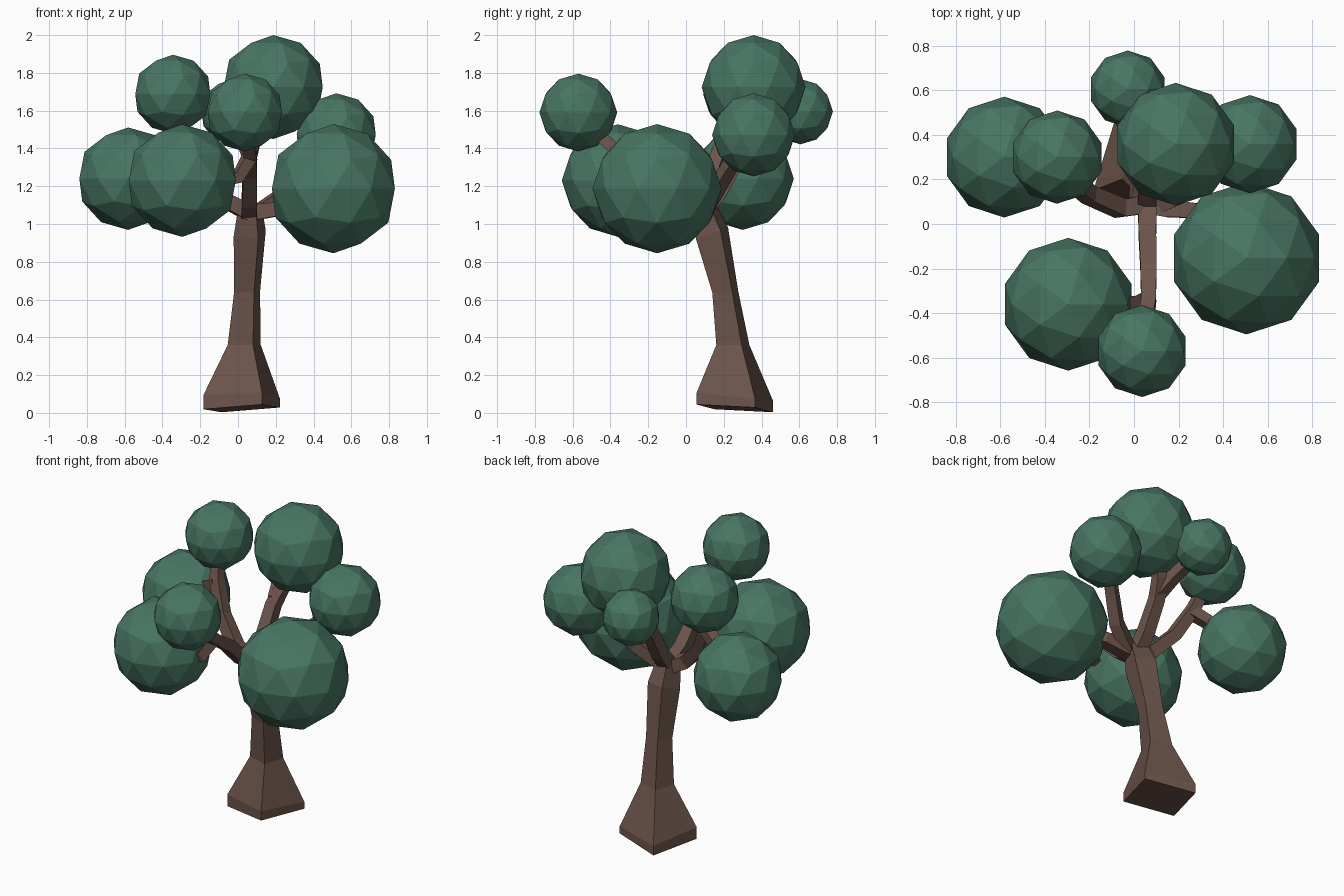
import bpy, bmesh, math
from mathutils import Vector

if "Cube" in bpy.data.objects:
    bpy.data.objects.remove(bpy.data.objects["Cube"])


def material(name, rgb):
    m = bpy.data.materials.new(name)
    m.diffuse_color = (*rgb, 1)
    m.use_nodes = True
    m.node_tree.nodes["Principled BSDF"].inputs["Base Color"].default_value = m.diffuse_color
    return m


bark = material("bark", (0.15, 0.09, 0.07))
leaf = material("leaf", (0.065, 0.18, 0.125))


def skin_rings(name, rings):
    """Join four-cornered rings into a closed square tube."""
    bm = bmesh.new()
    loops = [[bm.verts.new(p) for p in ring] for ring in rings]
    for a, b in zip(loops, loops[1:]):
        for i in range(4):
            j = (i + 1) % 4
            bm.faces.new((a[i], a[j], b[j], b[i]))
    bm.faces.new(loops[0][::-1])
    bm.faces.new(loops[-1])
    bmesh.ops.recalc_face_normals(bm, faces=bm.faces)
    mesh = bpy.data.meshes.new(name)
    bm.to_mesh(mesh)
    bm.free()
    mesh.materials.append(bark)
    obj = bpy.data.objects.new(name, mesh)
    bpy.context.collection.objects.link(obj)
    return obj


def branch(name, points, w0, w1):
    """Tapered square limb swept along a bent path."""
    pts = [Vector(p) for p in points]
    n = len(pts)
    rings, side = [], None
    for i, p in enumerate(pts):
        d = (pts[min(i + 1, n - 1)] - pts[max(i - 1, 0)]).normalized()
        if side is None:
            side = d.cross(Vector((0, 0, 1)))
        side = (side - d * side.dot(d)).normalized()
        up = d.cross(side)
        h = (w0 + (w1 - w0) * i / (n - 1)) / 2
        rings.append([p + side * sx * h + up * sy * h
                      for sx, sy in ((-1, -1), (1, -1), (1, 1), (-1, 1))])
    skin_rings(name, rings)


# Trunk: twisted square rings with flared foot (x, y, z, width, x tilt, y tilt)
trunk = [
    (0.02, 0.258, 0.024, 0.324, 0.06, -0.07),
    (0.02, 0.258, 0.085, 0.324, 0.0, -0.10),
    (0.033, 0.248, 0.36, 0.140, 0.0, 0.0),
    (0.048, 0.208, 0.64, 0.110, 0.0, 0.05),
    (0.062, 0.138, 0.95, 0.136, 0.0, 0.35),
    (0.062, 0.09, 1.09, 0.10, 0.0, 0.35),
]
rings = []
for x, y, z, w, tx, ty in trunk:
    ring = []
    for k in range(4):
        a = math.radians(-17 + 45 + 90 * k)
        dx, dy = w * math.sqrt(0.5) * math.cos(a), w * math.sqrt(0.5) * math.sin(a)
        ring.append((x + dx, y + dy, max(0, z + dx * tx + dy * ty)))
    rings.append(ring)
skin_rings("trunk", rings)

# Four main limbs, each forking to two leaf balls
J = (0.06, 0.09, 1.06)
branch("front_limb", [J, (0.06, -0.04, 1.12), (0.065, -0.2, 1.27), (0.065, -0.35, 1.37), (0.04, -0.5, 1.51)], 0.085, 0.06)
branch("front_fork", [(0.065, -0.33, 1.36), (0.0, -0.36, 1.25), (-0.15, -0.36, 1.22)], 0.065, 0.06)
branch("left_limb", [J, (-0.06, 0.07, 1.12), (-0.2, 0.13, 1.27), (-0.29, 0.2, 1.45), (-0.33, 0.27, 1.6)], 0.085, 0.06)
branch("left_fork", [(-0.28, 0.19, 1.43), (-0.37, 0.23, 1.38), (-0.5, 0.28, 1.28)], 0.07, 0.06)
branch("back_limb", [J, (0.06, 0.18, 1.17), (0.06, 0.28, 1.35), (0.09, 0.34, 1.46), (0.15, 0.36, 1.6)], 0.085, 0.06)
branch("back_fork", [(0.06, 0.29, 1.38), (0.02, 0.41, 1.48), (-0.02, 0.54, 1.56)], 0.07, 0.06)
branch("right_limb", [J, (0.15, 0.07, 1.07), (0.27, 0.06, 1.09), (0.4, -0.05, 1.14)], 0.085, 0.065)
branch("right_fork", [(0.12, 0.09, 1.07), (0.26, 0.15, 1.17), (0.36, 0.23, 1.3), (0.46, 0.31, 1.41)], 0.075, 0.06)

# Faceted leaf balls (x, y, z, radius)
balls = [
    (0.505, -0.153, 1.187, 0.342),
    (0.187, 0.358, 1.725, 0.275),
    (0.52, 0.358, 1.472, 0.22),
    (-0.028, 0.605, 1.595, 0.173),
    (-0.582, 0.30, 1.24, 0.271),
    (-0.345, 0.30, 1.687, 0.209),
    (-0.295, -0.36, 1.23, 0.298),
    (0.036, -0.57, 1.59, 0.206),
]
for i, (x, y, z, r) in enumerate(balls, 1):
    bpy.ops.mesh.primitive_ico_sphere_add(subdivisions=2, radius=r, location=(x, y, z))
    ball = bpy.context.object
    ball.name = f"leaf_ball_{i}"
    ball.data.materials.append(leaf)
